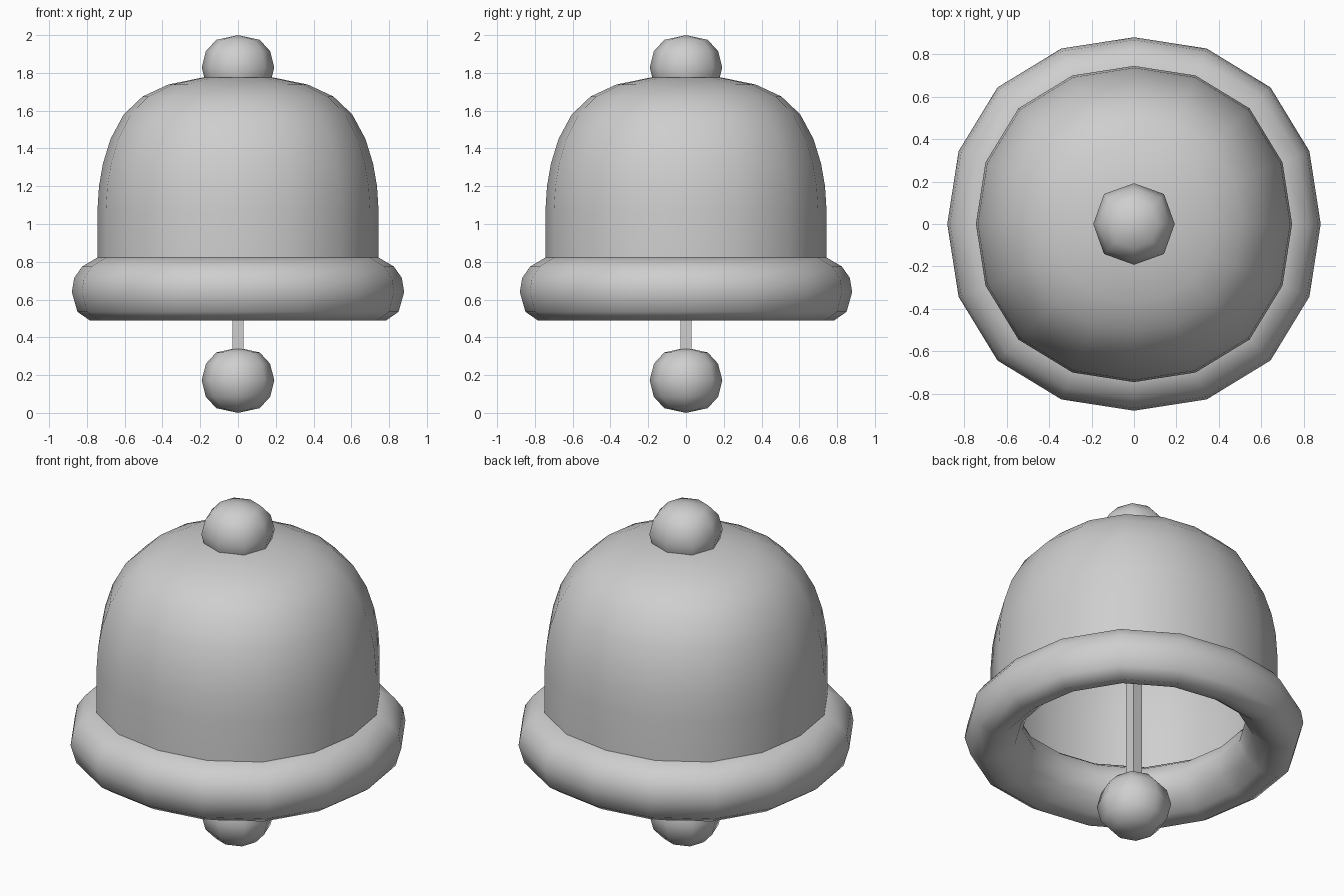
import bpy
import bmesh
from math import cos, sin, pi, radians

cube = bpy.data.objects.get("Cube")
if cube:
    bpy.data.objects.remove(cube, do_unlink=True)

grey = bpy.data.materials.new("mid grey")
grey.use_nodes = True
colour = (0.62, 0.62, 0.62, 1)
grey.diffuse_color = colour
grey.node_tree.nodes["Principled BSDF"].inputs["Base Color"].default_value = colour


def finish(name, bm):
    mesh = bpy.data.meshes.new(name)
    bm.to_mesh(mesh)
    bm.free()
    mesh.materials.append(grey)
    obj = bpy.data.objects.new(name, mesh)
    bpy.context.collection.objects.link(obj)
    bpy.ops.object.select_all(action='DESELECT')
    obj.select_set(True)
    bpy.context.view_layer.objects.active = obj
    return obj


def lathe(name, profile, sides, squareness=0.0, lift=0.0):
    """Revolve a profile of (radius, height) points, outer side going up."""
    bm = bmesh.new()
    rings = []
    for r, z in profile:
        if r == 0:
            rings.append([bm.verts.new((0, 0, z + lift))] * sides)
            continue
        ring = []
        for i in range(sides):
            a = 2 * pi * i / sides
            k = r * (1 + squareness * (1 - cos(4 * a)))
            ring.append(bm.verts.new((k * cos(a), k * sin(a), z + lift)))
        rings.append(ring)
    for low, high in zip(rings, rings[1:]):
        for i in range(sides):
            j = (i + 1) % sides
            corners = dict.fromkeys((low[i], low[j], high[j], high[i]))
            bm.faces.new(list(corners))
    # Closes profiles that end where they began
    bmesh.ops.remove_doubles(bm, verts=bm.verts, dist=0.0001)
    return finish(name, bm)


# Thin hollow dome
dome = [(0.745, 0.75), (0.745, 1.06), (0.736, 1.2), (0.715, 1.32), (0.675, 1.45),
        (0.605, 1.58), (0.505, 1.675), (0.37, 1.738), (0.19, 1.775), (0, 1.785)]
shell = lathe("bell_dome", dome, 16, 0.017)
solid = shell.modifiers.new("thickness", 'SOLIDIFY')
solid.thickness = 0.025
solid.offset = -1
bpy.ops.object.modifier_apply(modifier=solid.name)
bpy.ops.object.shade_smooth_by_angle(angle=radians(40))

# Thick rounded lip, a closed ring around the mouth
outer = [(0.785, 0.49), (0.85, 0.535), (0.88, 0.64), (0.867, 0.715), (0.825, 0.775),
         (0.745, 0.822)]
inner = [(0.68, 0.815), (0.61, 0.765), (0.58, 0.67), (0.62, 0.58), (0.7, 0.515)]
lathe("bell_lip", outer + inner + outer[:1], 16, 0.017)
bpy.ops.object.shade_smooth_by_angle(angle=radians(70))

# Top knob and clapper ball share one faceted ball shape
ball = [(0, 0), (0.115, 0.025), (0.17, 0.085), (0.192, 0.173),
        (0.17, 0.26), (0.115, 0.32), (0, 0.345)]
for name, lift in (("clapper_ball", 0), ("top_knob", 1.655)):
    lathe(name, ball, 8, 0.02, lift)
    bpy.ops.object.shade_smooth_by_angle(angle=radians(70))

# Square clapper rod
bm = bmesh.new()
bmesh.ops.create_cube(bm, size=1)
bmesh.ops.scale(bm, vec=(0.06, 0.06, 1.48), verts=bm.verts)
bmesh.ops.translate(bm, vec=(0, 0, 1.0), verts=bm.verts)
finish("clapper_rod", bm)
